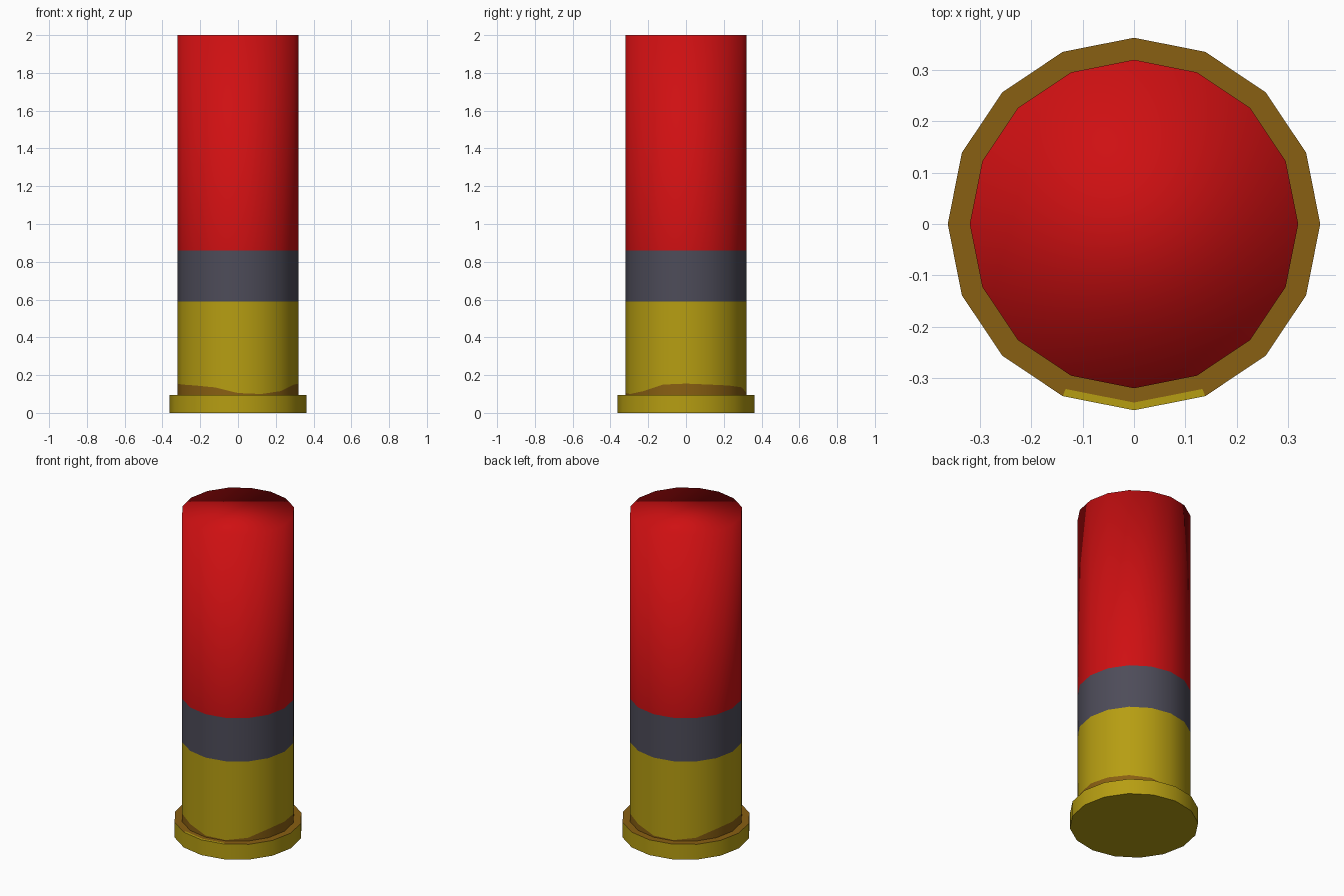
import bpy, bmesh, math

if "Cube" in bpy.data.objects:
    bpy.data.objects.remove(bpy.data.objects["Cube"])

SIDES = 16


def material(name, rgb):
    m = bpy.data.materials.new(name)
    m.diffuse_color = (*rgb, 1)
    m.use_nodes = True
    m.node_tree.nodes["Principled BSDF"].inputs["Base Color"].default_value = m.diffuse_color
    return m


RED = material("red plastic", (0.62, 0.005, 0.006))
GREY = material("dark grey band", (0.075, 0.072, 0.10))
YELLOW = material("yellow brass", (0.47, 0.34, 0.006))
BROWN = material("brown tarnish", (0.25, 0.115, 0.006))
PALETTE = [RED, GREY, YELLOW, BROWN]


def lathe(name, rings, paint, cap_top=False, cap_bottom=False):
    """rings: (radius, z or list of z per side); paint(band, side) -> material index."""
    bm = bmesh.new()
    loops = []
    for r, z in rings:
        loop = []
        for i in range(SIDES):
            a = 2 * math.pi * i / SIDES
            h = z[i] if isinstance(z, list) else z
            loop.append(bm.verts.new((r * math.cos(a), r * math.sin(a), h)))
        loops.append(loop)
    for b in range(len(loops) - 1):
        lo, hi = loops[b], loops[b + 1]
        for i in range(SIDES):
            j = (i + 1) % SIDES
            f = bm.faces.new((lo[i], lo[j], hi[j], hi[i]))
            f.material_index = paint(b, i)
    if cap_bottom:
        bm.faces.new(loops[0][::-1]).material_index = paint(0, 0)
    if cap_top:
        bm.faces.new(loops[-1]).material_index = paint(len(loops) - 2, 0)
    for f in bm.faces:
        f.smooth = True
    me = bpy.data.meshes.new(name)
    bm.to_mesh(me)
    bm.free()
    for m in PALETTE:
        me.materials.append(m)
    ob = bpy.data.objects.new(name, me)
    bpy.context.collection.objects.link(ob)
    return ob


# Tube: uneven tarnish at the foot, brass, grey band, red case with a smooth-shaded flat end
half = [0.155, 0.15, 0.145, 0.135, 0.105, 0.10, 0.115, 0.15]
lathe("shell_tube",
      [(0.32, 0.095), (0.32, half + half), (0.32, 0.59), (0.32, 0.86), (0.32, 2.0)],
      lambda b, i: (3, 2, 1, 0)[b], cap_top=True)

# Base rim: brass side and underside, tarnished top with a worn bright edge at the front
rim = lathe("base_rim",
            [(0.363, 0.0), (0.363, 0.095), (0.348, 0.095), (0.31, 0.095)],
            lambda b, i: 2 if b == 0 or (b == 1 and i in (11, 12)) else 3,
            cap_bottom=True)
bpy.context.view_layer.objects.active = rim
rim.select_set(True)
bpy.ops.object.shade_smooth_by_angle(angle=math.radians(40))
